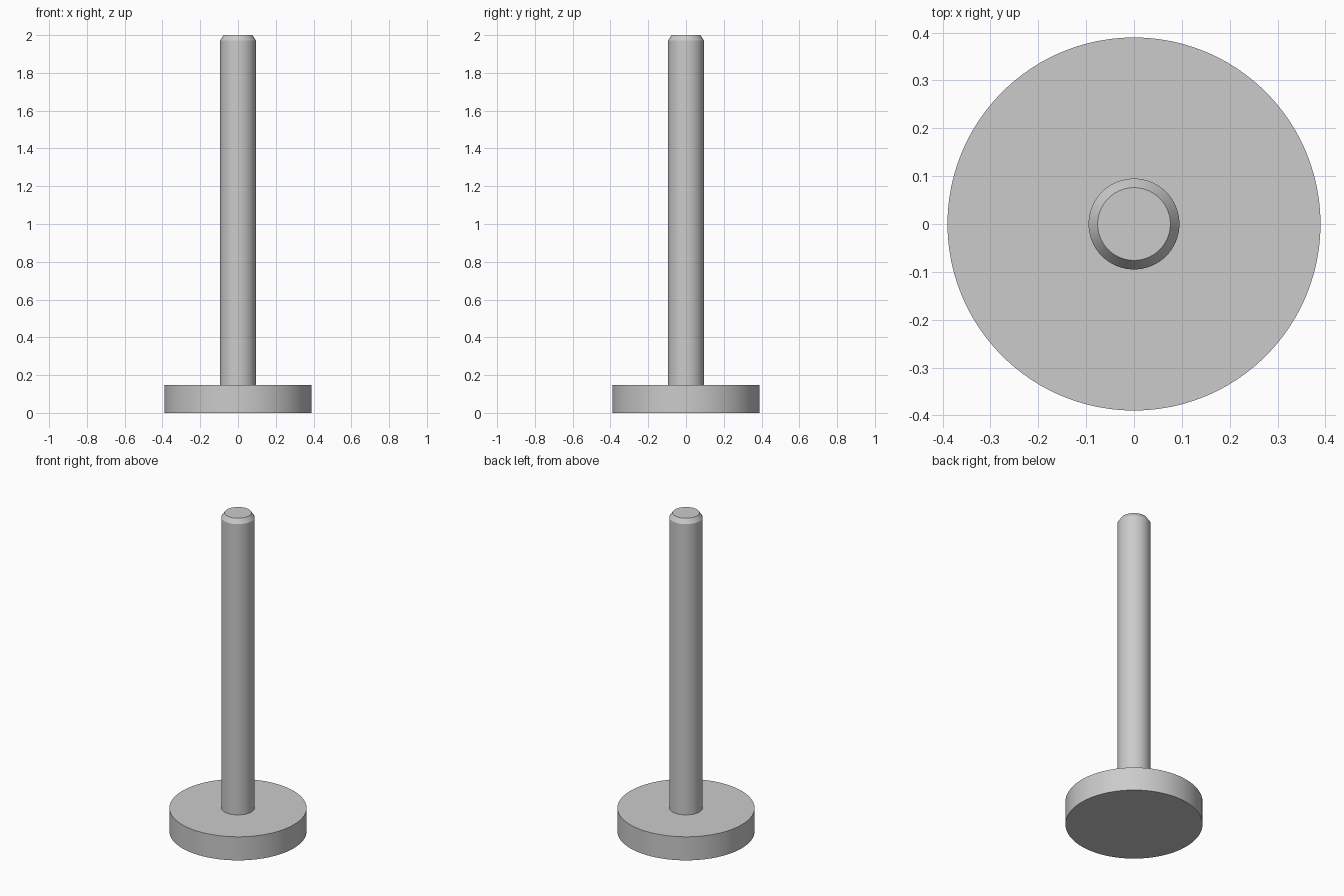
import bpy
import bmesh
import math

cube = bpy.data.objects.get("Cube")
if cube:
    bpy.data.objects.remove(cube, do_unlink=True)

SEGMENTS = 96

steel = bpy.data.materials.new("grey_steel")
steel.use_nodes = True
colour = (0.6, 0.6, 0.6, 1)
steel.diffuse_color = colour
steel.node_tree.nodes["Principled BSDF"].inputs["Base Color"].default_value = colour


def turned_part(name, profile):
    """Closed solid of revolution from (radius, height) points, bottom to top."""
    bm = bmesh.new()
    rings = []
    for radius, z in profile:
        angles = [math.tau * i / SEGMENTS for i in range(SEGMENTS)]
        rings.append([bm.verts.new((radius * math.cos(a), radius * math.sin(a), z))
                      for a in angles])
    for low, high in zip(rings, rings[1:]):
        for i in range(SEGMENTS):
            j = (i + 1) % SEGMENTS
            bm.faces.new((low[i], low[j], high[j], high[i]))
    bm.faces.new(rings[0][::-1])
    bm.faces.new(rings[-1])
    mesh = bpy.data.meshes.new(name)
    bm.to_mesh(mesh)
    bm.free()
    mesh.materials.append(steel)
    obj = bpy.data.objects.new(name, mesh)
    bpy.context.collection.objects.link(obj)
    bpy.ops.object.select_all(action="DESELECT")
    obj.select_set(True)
    bpy.context.view_layer.objects.active = obj
    bpy.ops.object.shade_smooth_by_angle(angle=math.radians(30))
    return obj


HEAD_TOP = 0.148

# Flat round head
turned_part("head", [(0.39, 0), (0.39, HEAD_TOP)])

# Long shaft with a chamfered tip, seated slightly into the head
turned_part("shaft", [(0.095, HEAD_TOP - 0.02), (0.095, 1.972), (0.076, 2)])
